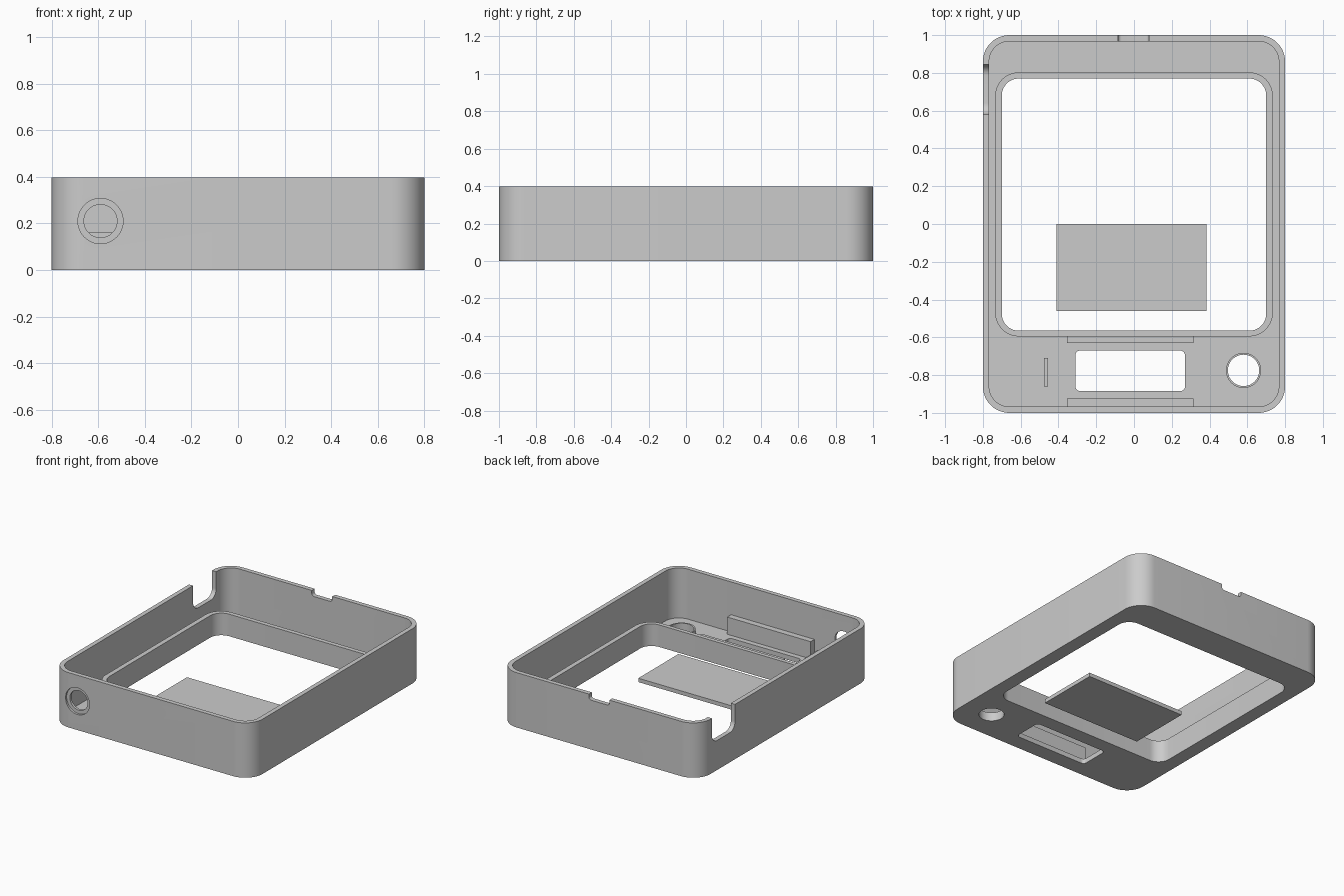
import bpy, bmesh, math

cube = bpy.data.objects.get("Cube")
if cube:
    bpy.data.objects.remove(cube, do_unlink=True)

grey = bpy.data.materials.new("plain grey")
grey.use_nodes = True
colour = (0.6, 0.6, 0.6, 1)
grey.diffuse_color = colour
grey.node_tree.nodes["Principled BSDF"].inputs["Base Color"].default_value = colour

HEIGHT, FLOOR, WALL, RIM_TOP = 0.398, 0.035, 0.033, 0.16


def rounded_rect(u0, u1, v0, v1, r=0.0, steps=12):
    """Outline of a rectangle with rounded corners."""
    if r == 0:
        return [(u0, v0), (u1, v0), (u1, v1), (u0, v1)]
    centres = [(u1 - r, v1 - r), (u0 + r, v1 - r), (u0 + r, v0 + r), (u1 - r, v0 + r)]
    points = []
    for i, (cu, cv) in enumerate(centres):
        for k in range(steps + 1):
            a = (i + k / steps) * math.pi / 2
            points.append((cu + r * math.cos(a), cv + r * math.sin(a)))
    return points


def circle(cu, cv, r, sides=48):
    turns = [2 * math.pi * k / sides for k in range(sides)]
    return [(cu + r * math.cos(a), cv + r * math.sin(a)) for a in turns]


def prism(name, outline, low, high, axis="z"):
    """Extrude an outline along an axis."""
    place = {"x": lambda u, v, w: (w, u, v),
             "y": lambda u, v, w: (u, w, v),
             "z": lambda u, v, w: (u, v, w)}[axis]
    bm = bmesh.new()
    ends = [[bm.verts.new(place(u, v, w)) for u, v in outline] for w in (low, high)]
    bm.faces.new(ends[0])
    bm.faces.new(ends[1])
    n = len(outline)
    for i in range(n):
        j = (i + 1) % n
        bm.faces.new((ends[0][i], ends[0][j], ends[1][j], ends[1][i]))
    bmesh.ops.recalc_face_normals(bm, faces=bm.faces)
    mesh = bpy.data.meshes.new(name)
    bm.to_mesh(mesh)
    bm.free()
    mesh.materials.append(grey)
    obj = bpy.data.objects.new(name, mesh)
    bpy.context.collection.objects.link(obj)
    return obj


def activate(obj):
    bpy.ops.object.select_all(action="DESELECT")
    obj.select_set(True)
    bpy.context.view_layer.objects.active = obj


def cut(obj, *shape):
    """Subtract a prism from an object."""
    cutter = prism("cutter", *shape)
    cutter.hide_render = True
    activate(obj)
    mod = obj.modifiers.new("cut", "BOOLEAN")
    mod.operation, mod.solver, mod.object = "DIFFERENCE", "EXACT", cutter
    bpy.ops.object.modifier_apply(modifier=mod.name)
    bpy.data.objects.remove(cutter, do_unlink=True)


def smooth(obj):
    activate(obj)
    bpy.ops.object.shade_smooth_by_angle(angle=math.radians(30))


screen_opening = rounded_rect(-0.70, 0.70, -0.565, 0.77, 0.09)
knob_hole = circle(0.58, -0.775, 0.083)

# Open tray with rounded corners
case = prism("case", rounded_rect(-0.8, 0.8, -1, 1, 0.14), 0, HEIGHT)
inner = rounded_rect(-0.8 + WALL, 0.8 - WALL, -1 + WALL, 1 - WALL, 0.14 - WALL)
cut(case, inner, FLOOR, 1)

# Floor openings: screen, display window, knob
cut(case, screen_opening, -1, 1)
cut(case, rounded_rect(-0.31, 0.27, -0.885, -0.67, 0.025, 6), -1, 1)
cut(case, knob_hole, -1, 1)

# Front socket with a shallow recess
cut(case, circle(-0.59, 0.21, 0.097), -1.1, -0.985, "y")
cut(case, circle(-0.59, 0.21, 0.071), -1.1, -0.9, "y")

# Port notch in the side wall and shallow notch in the back wall
cut(case, rounded_rect(0.58, 0.845, 0.215, 0.6, 0.06), -0.9, -0.74, "x")
cut(case, rounded_rect(-0.085, 0.08, HEIGHT - 0.04, 0.6, 0.02, 6), 0.9, 1.1, "y")
smooth(case)

# Raised rim around the screen opening
rim = prism("screen_rim", rounded_rect(-0.735, 0.735, -0.595, 0.803, 0.125), FLOOR, RIM_TOP)
cut(rim, screen_opening, -1, 1)
smooth(rim)

# Collar around the knob hole
collar = prism("knob_collar", circle(0.58, -0.775, 0.093), FLOOR, 0.062)
cut(collar, knob_hole, -1, 1)
smooth(collar)

# Rails on both sides of the display window, and a locating tab
prism("rear_rail", rounded_rect(-0.355, 0.315, -0.63, -0.595), FLOOR, 0.15)
prism("front_rail", rounded_rect(-0.355, 0.315, -1 + WALL, -0.923), FLOOR, 0.16)
prism("locating_tab", rounded_rect(-0.477, -0.456, -0.86, -0.71), FLOOR, 0.15)

# Loose plate within the screen opening
prism("loose_plate", rounded_rect(-0.41, 0.383, -0.46, 0.0), 0.022, 0.05)
